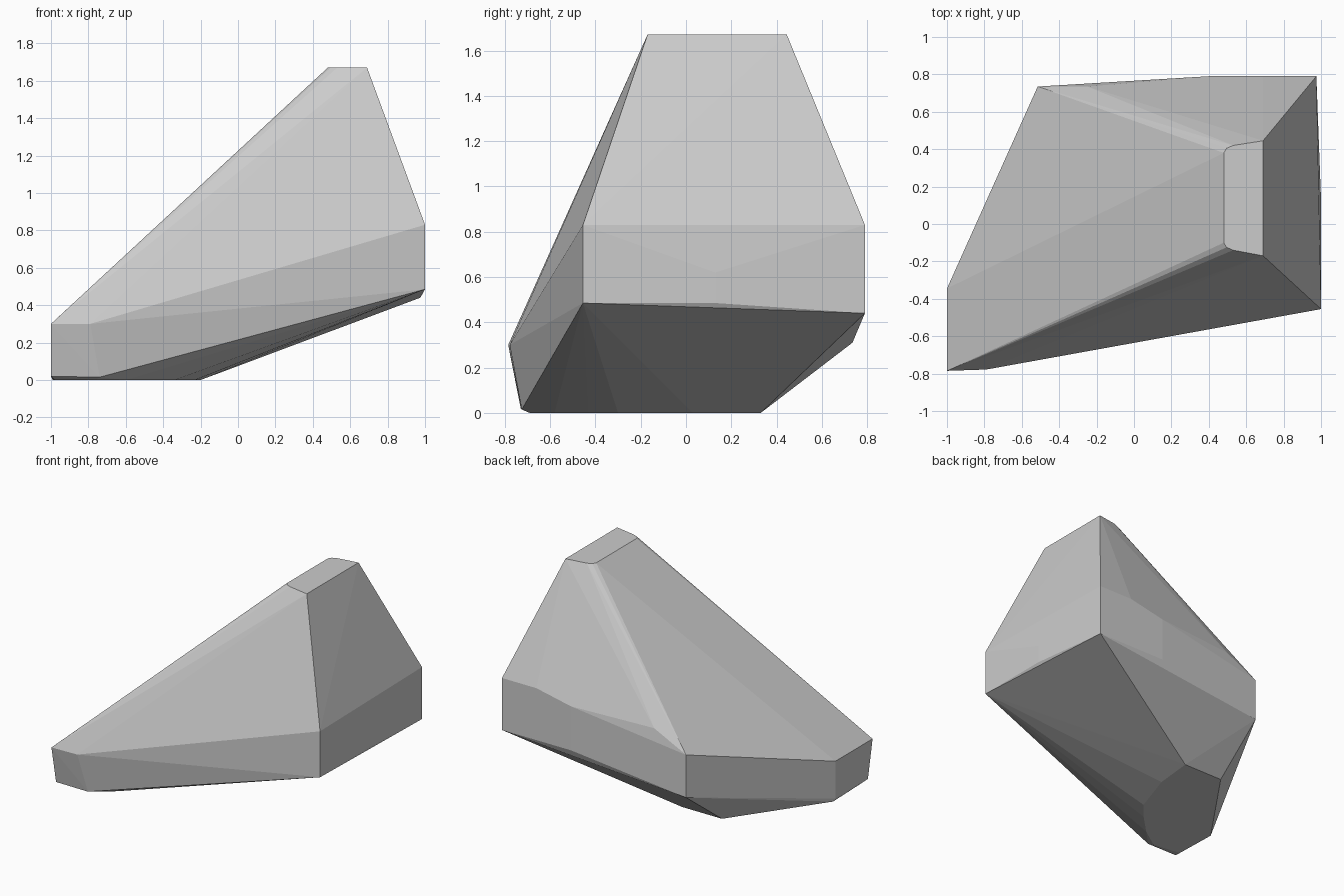
import bpy, bmesh

# Corner rings of the faceted rock, from the foot up
foot = [(-0.20, 0.33), (-0.53, 0.33), (-0.99, -0.33), (-0.98, -0.66), (-0.76, -0.69),
        (-0.60, -0.58), (-0.45, -0.43), (-0.34, -0.30), (-0.23, 0.03)]
toe = [(-1, -0.345, 0.02), (-1, -0.73, 0.02), (-0.74, -0.725, 0.015),
       (-1, -0.345, 0.30), (-1, -0.785, 0.30), (-0.79, -0.778, 0.30)]
back = [(-0.515, 0.735, 0.31), (-0.515, 0.735, 0.63), (-0.25, 0.735, 0.76),
        (0.40, 0.79, 0.44), (0.40, 0.79, 0.77), (0.69, 0.79, 0.83)]
right = [(1, -0.455, 0.485), (1, -0.455, 0.83), (0.975, 0.79, 0.44),
         (0.975, 0.79, 0.83), (1, 0.13, 0.485), (1, 0.13, 0.62)]
crown = [(0.48, -0.10), (0.495, -0.125), (0.53, -0.14), (0.69, -0.17),
         (0.69, 0.445), (0.53, 0.42), (0.495, 0.405), (0.48, 0.38)]

points = [(x, y, 0) for x, y in foot] + toe + back + right
points += [(x, y, 1.67) for x, y in crown]

# Wrap the corners in a convex skin
bm = bmesh.new()
for p in points:
    bm.verts.new(p)
hull = bmesh.ops.convex_hull(bm, input=bm.verts)
loose = [v for v in bm.verts if not v.link_faces]
bmesh.ops.delete(bm, geom=loose, context='VERTS')
bmesh.ops.dissolve_limit(bm, angle_limit=0.01, verts=bm.verts, edges=bm.edges)
bmesh.ops.recalc_face_normals(bm, faces=bm.faces)

mesh = bpy.data.meshes.new("faceted_rock")
bm.to_mesh(mesh)
bm.free()
rock = bpy.data.objects.new("faceted_rock", mesh)
bpy.context.collection.objects.link(rock)
